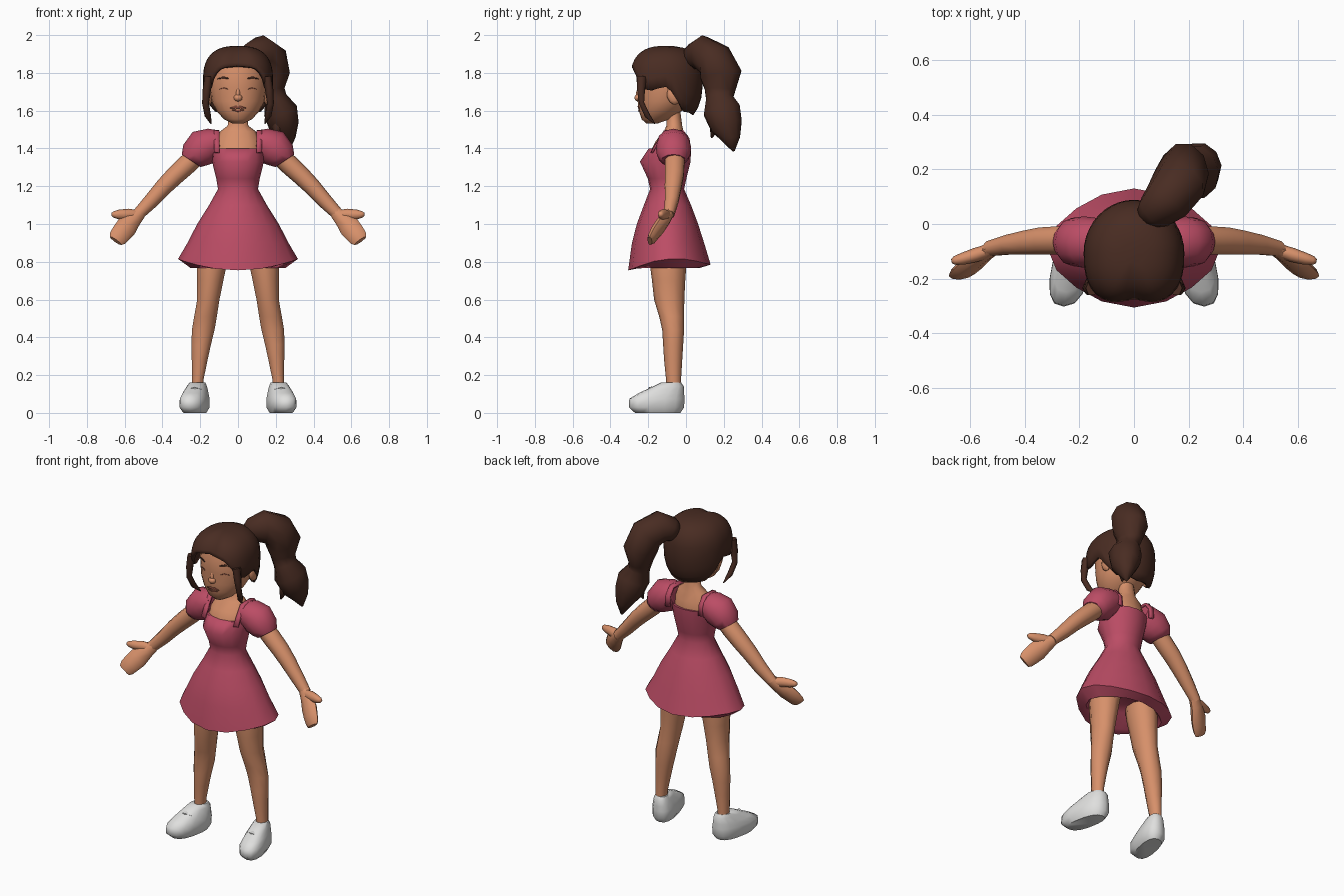
import bpy, bmesh, math
from mathutils import Vector, Matrix

cube = bpy.data.objects.get("Cube")
if cube:
    bpy.data.objects.remove(cube)


def material(name, rgb):
    m = bpy.data.materials.new(name)
    m.use_nodes = True
    m.diffuse_color = (*rgb, 1)
    m.node_tree.nodes["Principled BSDF"].inputs["Base Color"].default_value = (*rgb, 1)
    return m


SKIN = material("warm skin", (0.68, 0.28, 0.145))
HAIR = material("dark brown hair", (0.066, 0.025, 0.016))
DRESS = material("raspberry cloth", (0.5, 0.073, 0.13))
SHOE = material("white leather", (0.74, 0.74, 0.73))
LIP = material("lip brown", (0.3, 0.085, 0.055))


def finish(name, bm, mat, mirror=False, thick=0, angle=45):
    bmesh.ops.recalc_face_normals(bm, faces=bm.faces[:])
    mesh = bpy.data.meshes.new(name)
    bm.to_mesh(mesh)
    bm.free()
    mesh.materials.append(mat)
    ob = bpy.data.objects.new(name, mesh)
    bpy.context.collection.objects.link(ob)
    if thick:
        mod = ob.modifiers.new("Thickness", "SOLIDIFY")
        mod.thickness, mod.offset = thick, -1
    if mirror:
        ob.modifiers.new("Mirror", "MIRROR").use_mirror_merge = False
    bpy.ops.object.select_all(action="DESELECT")
    ob.select_set(True)
    bpy.context.view_layer.objects.active = ob
    bpy.ops.object.shade_smooth_by_angle(angle=math.radians(angle))
    return ob


def skin_rings(rings, caps=True, loop=True):
    """Bridge rows of points into a surface."""
    bm = bmesh.new()
    rows = [[bm.verts.new(p) for p in ring] for ring in rings]
    n = len(rows[0])
    for a, b in zip(rows, rows[1:]):
        for i in range(n if loop else n - 1):
            j = (i + 1) % n
            bm.faces.new((a[i], a[j], b[j], b[i]))
    if caps:
        bm.faces.new(rows[0][::-1])
        bm.faces.new(rows[-1])
    return bm


def spow(v, e):
    return math.copysign(abs(v) ** e, v)


def loft(name, rings, mat, n=12, power=1, warp=None, **kw):
    """Stack horizontal ovals given as (x, y, z, half width, half depth)."""
    out = []
    for cx, cy, z, rx, ry in rings:
        ring = []
        for i in range(n):
            t = math.tau * i / n
            p = Vector((cx + rx * spow(math.sin(t), power), cy - ry * spow(math.cos(t), power), z))
            ring.append(warp(p, t) if warp else p)
        out.append(ring)
    return finish(name, skin_rings(out), mat, **kw)


def tube(name, path, mat, n=8, **kw):
    """Sweep ovals along points given as (x, y, z, width radius, depth radius)."""
    pts = [Vector(p[:3]) for p in path]
    out = []
    for k, p in enumerate(path):
        d = (pts[min(k + 1, len(pts) - 1)] - pts[max(k - 1, 0)]).normalized()
        u = d.cross(Vector((0, 1, 0))).normalized()
        v = u.cross(d)
        out.append([pts[k] + u * p[3] * math.cos(math.tau * i / n) + v * p[4] * math.sin(math.tau * i / n)
                    for i in range(n)])
    return finish(name, skin_rings(out), mat, **kw)


def ball(name, centre, size, mat, tilt=0, **kw):
    bm = bmesh.new()
    bmesh.ops.create_icosphere(bm, subdivisions=2, radius=1)
    m = Matrix.Translation(centre) @ Matrix.Rotation(tilt, 4, "X") @ Matrix.Diagonal((*size, 1))
    bmesh.ops.transform(bm, matrix=m, verts=bm.verts[:])
    return finish(name, bm, mat, **kw)


def lerp_table(table, t):
    for (a, va), (b, vb) in zip(table, table[1:]):
        if t <= b:
            return va + (vb - va) * max(0, t - a) / (b - a)
    return table[-1][1]


# Head, neck and upper chest
HEAD = [(0, -.18, 1.533, .032, .032), (0, -.16, 1.555, .075, .075), (0, -.135, 1.6, .115, .115),
        (0, -.118, 1.65, .14, .138), (0, -.108, 1.72, .15, .15), (0, -.105, 1.8, .152, .16),
        (0, -.105, 1.88, .12, .13)]
loft("head", HEAD, SKIN, n=20)
loft("neck_and_chest", [(0, -.1, 1.3, .12, .1), (0, -.085, 1.39, .135, .1), (0, -.08, 1.44, .115, .08),
                        (0, -.065, 1.49, .095, .052), (0, -.062, 1.52, .055, .042),
                        (0, -.066, 1.58, .046, .038), (0, -.08, 1.64, .05, .04)], SKIN)
ball("nose", (0, -.252, 1.668), (.024, .022, .02), SKIN)
ball("nose_bridge", (0, -.25, 1.695), (.012, .014, .035), SKIN, tilt=-.2)
ball("ears", (.15, -.065, 1.68), (.017, .036, .05), SKIN, tilt=.25, mirror=True)


# Thin painted strips that follow the curve of the face
def face_y(x, z):
    cy, rx, ry = (lerp_table([(r[2], r[k]) for r in HEAD], z) for k in (1, 3, 4))
    return cy - ry * math.sqrt(max(0, 1 - (x / rx) ** 2)) - .003


def face_strip(name, line, mat, **kw):
    rows = [[(x, face_y(x, z + s * h), z + s * h) for s in (-1, 1)] for x, z, h in line]
    finish(name, skin_rings(rows, caps=False, loop=False), mat, thick=.004, **kw)


face_strip("eyebrows", [(.052, 1.77, .003), (.08, 1.776, .005), (.108, 1.768, .002)], HAIR, mirror=True)
face_strip("eyelids", [(.055, 1.714, .001), (.075, 1.721, .002), (.098, 1.714, .001)], LIP, mirror=True)
face_strip("upper_lip", [(-.042, 1.613, .002), (-.014, 1.619, .006), (0, 1.617, .005),
                         (.014, 1.619, .006), (.042, 1.613, .002)], LIP)
face_strip("lower_lip", [(-.032, 1.604, .002), (0, 1.598, .005), (.032, 1.604, .002)], LIP)

# Hair cap: a rounded, parted shell whose lower edge follows the hairline
HAIRLINE = [(0, 1.85), (26, 1.825), (42, 1.785), (54, 1.72), (70, 1.705), (94, 1.73),
            (110, 1.65), (126, 1.595), (180, 1.575)]
MID = 1.765
columns, steps = 40, 9
rows = []
for k in range(steps + 1):
    row = []
    for i in range(columns):
        deg = 360 * i / columns
        off = min(deg, 360 - deg)
        edge = lerp_table(HAIRLINE, off) - MID
        limit = math.acos(spow(edge / (.178 if edge > 0 else .24), 1.25))
        phi = .12 + (limit - .12) * k / steps
        c = math.cos(phi)
        part = math.exp(-(off / 12) ** 2)
        r = math.sin(phi) ** .75 * (1 - .08 * part)
        z = MID + (.178 if c > 0 else .24) * spow(c, .8) - .012 * part * math.sin(phi)
        t = math.radians(deg)
        square = .78 if off < 90 else 1
        row.append((.185 * r * spow(math.sin(t), square), -.107 - .196 * r * spow(math.cos(t), square), z))
    rows.append(row)
bm = skin_rings(rows, caps=False)
bm.verts.ensure_lookup_table()
bm.faces.new(bm.verts[:columns])
finish("hair_cap", bm, HAIR, thick=.02, angle=55)

tube("hair_side_locks", [(.155, -.235, 1.78, .022, .03), (.165, -.238, 1.71, .022, .024),
                         (.172, -.235, 1.64, .018, .016), (.16, -.205, 1.575, .017, .016),
                         (.142, -.165, 1.53, .003, .003)], HAIR, n=6, mirror=True, angle=70)
tube("ponytail", [(.05, .02, 1.86, .05, .05), (.075, .045, 1.885, .075, .07), (.12, .085, 1.905, .095, .09),
                  (.165, .15, 1.87, .1, .1), (.183, .185, 1.79, .092, .115), (.185, .18, 1.71, .062, .085),
                  (.2, .178, 1.665, .06, .075), (.225, .19, 1.6, .09, .102), (.243, .215, 1.52, .08, .088),
                  (.26, .24, 1.45, .045, .05), (.266, .252, 1.385, .006, .006)], HAIR, n=10, angle=70)
tube("ponytail_wisp", [(.22, .175, 1.57, .05, .05), (.21, .15, 1.51, .03, .03), (.2, .135, 1.455, .004, .004)],
     HAIR, n=6, angle=70)


# Dress: fitted bodice over a softly folded skirt that is tucked under at the hem
def folds(p, t):
    low = max(0, min(1, (1.19 - p.z) / .42))
    wave = 1 + .03 * low * math.cos(4 * t)
    q = Vector((p.x * wave, -.09 + (p.y + .09) * wave, p.z))
    if p.z < .76:
        q.z += .045 * math.sin(t) ** 2 + .03 * (1 - math.cos(t)) / 2
    return q


loft("dress", [(0, -.092, .85, .17, .12), (0, -.09, .768, .245, .16),
               (0, -.088, .755, .308, .212), (0, -.095, .9, .262, .187), (0, -.098, 1.0, .213, .16),
               (0, -.098, 1.1, .152, .124), (0, -.1, 1.185, .106, .09), (0, -.1, 1.24, .115, .102),
               (0, -.11, 1.33, .137, .134), (0, -.085, 1.4, .143, .112), (0, -.085, 1.397, .11, .085)],
     DRESS, n=16, warp=folds, angle=65)

# Shoulder straps framing the square neckline, running into the puffs
strap = [(-.188, 1.38), (-.16, 1.43), (-.118, 1.494), (-.02, 1.496), (.015, 1.45), (.022, 1.385)]
finish("shoulder_straps", skin_rings([[(.098, y, z), (.126, y + .004, z + .003)] for y, z in strap],
                                     caps=False, loop=False), DRESS, mirror=True, thick=.012)
tube("puff_sleeves", [(.1, -.068, 1.438, .062, .08), (.13, -.067, 1.43, .08, .088),
                      (.185, -.066, 1.405, .099, .094), (.228, -.066, 1.365, .082, .088),
                      (.248, -.066, 1.335, .06, .066)], DRESS, n=12, mirror=True, angle=60)

# Arms, hands and thumbs
tube("arms", [(.18, -.06, 1.4, .05, .052), (.27, -.06, 1.315, .053, .054), (.335, -.062, 1.255, .05, .052),
              (.39, -.068, 1.2, .046, .047), (.46, -.076, 1.122, .04, .038), (.53, -.09, 1.05, .032, .029)],
     SKIN, n=10, mirror=True)
tube("hands", [(.515, -.087, 1.063, .032, .028), (.55, -.108, 1.028, .042, .03), (.59, -.14, .985, .057, .03),
               (.617, -.165, .952, .054, .027), (.638, -.182, .925, .049, .023), (.648, -.192, .911, .038, .014)],
     SKIN, mirror=True)
tube("thumbs", [(.535, -.098, 1.045, .028, .024), (.58, -.113, 1.05, .031, .026), (.63, -.128, 1.05, .026, .022),
                (.658, -.134, 1.051, .017, .016), (.669, -.136, 1.052, .008, .008)], SKIN, mirror=True, angle=60)

# Legs, with knees and calves
loft("legs", [(.11, -.09, 1.0, .085, .1), (.138, -.095, .8, .085, .098), (.147, -.092, .7, .073, .088),
              (.157, -.089, .6, .062, .08), (.172, -.076, .51, .063, .066), (.184, -.068, .44, .063, .058),
              (.195, -.068, .36, .054, .053), (.203, -.068, .28, .044, .048), (.213, -.066, .18, .033, .04),
              (.213, -.066, .1, .033, .04)], SKIN, n=10, mirror=True, angle=70)


# Shoes: stacked outlines, turned slightly outward toward the toe
def toe_out(p, t):
    return Vector((p.x - .19 * p.y, p.y, p.z))


shoe = [(0, -.27, -.03, .055), (.03, -.303, -.01, .073), (.075, -.3, -.008, .072), (.105, -.25, -.01, .063),
        (.14, -.175, -.012, .05), (.16, -.135, -.025, .04)]
loft("shoes", [(.2, (f + b) / 2, z, w, (b - f) / 2) for z, f, b, w in shoe], SHOE,
     n=14, power=.8, warp=toe_out, mirror=True, angle=55)
tube("shoe_tongues", [(.198, -.17, .122, .008, .018), (.23, -.182, .131, .008, .02), (.268, -.175, .122, .008, .018)],
     SHOE, n=6, mirror=True)
